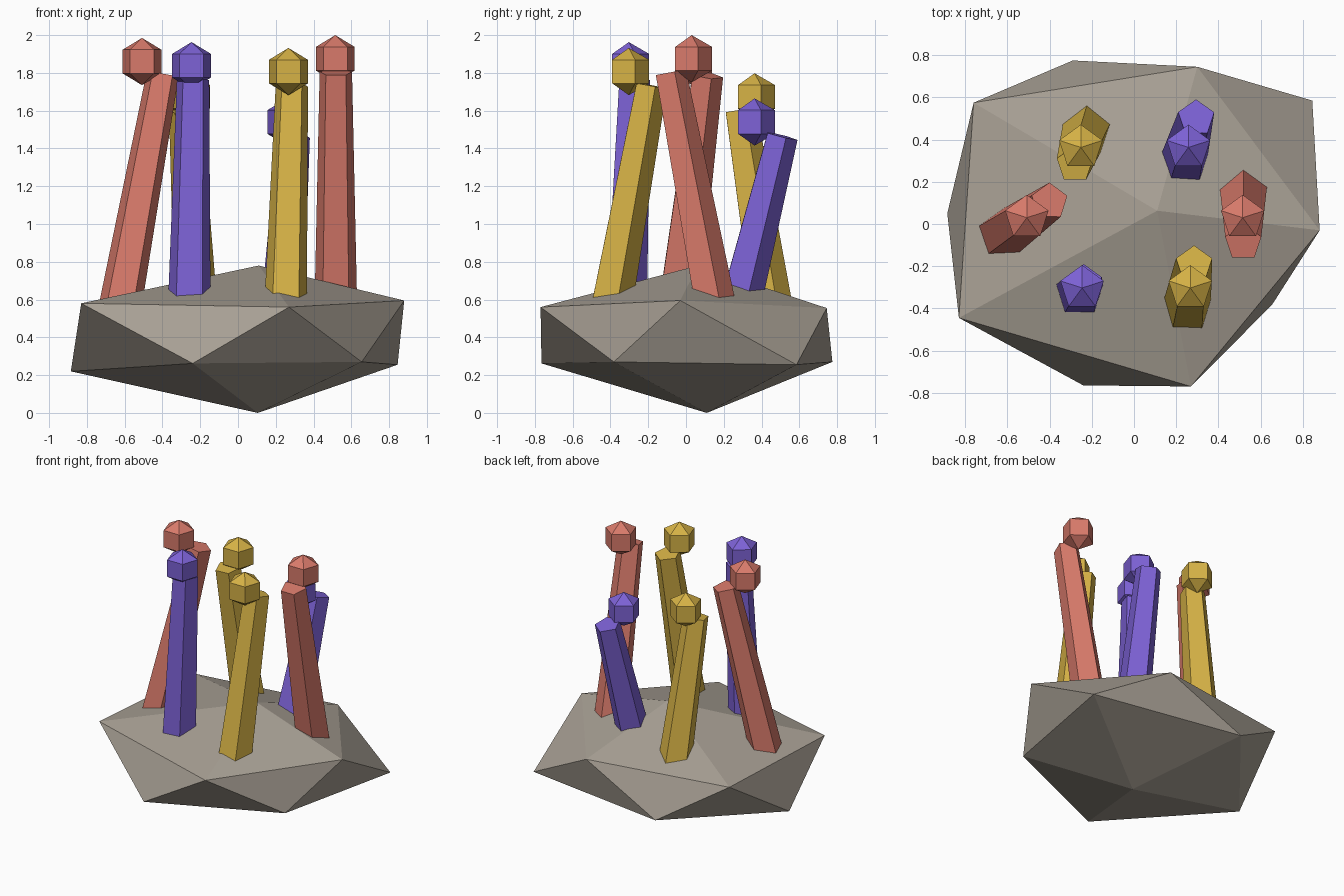
import bpy
import bmesh
from mathutils import Vector

cube = bpy.data.objects.get("Cube")
if cube:
    bpy.data.objects.remove(cube, do_unlink=True)


def material(name, colour):
    mat = bpy.data.materials.new(name)
    mat.use_nodes = True
    mat.diffuse_color = (*colour, 1)
    mat.node_tree.nodes["Principled BSDF"].inputs["Base Color"].default_value = (*colour, 1)
    return mat


STONE = material("stone grey", (0.39, 0.35, 0.296))
CORAL = material("coral red", (0.69, 0.195, 0.147))
VIOLET = material("violet", (0.205, 0.122, 0.672))
GOLD = material("golden yellow", (0.672, 0.445, 0.061))


def finish(name, bm, mat, location=(0, 0, 0)):
    bmesh.ops.recalc_face_normals(bm, faces=bm.faces)
    mesh = bpy.data.meshes.new(name)
    bm.to_mesh(mesh)
    bm.free()
    mesh.materials.append(mat)
    obj = bpy.data.objects.new(name, mesh)
    obj.location = location
    bpy.context.collection.objects.link(obj)
    return obj


# Rock: an uneven twenty-sided stone, two staggered rings between two tips
def build_rock():
    upper_ring = [(0.88, -0.03, 0.595), (0.30, 0.745, 0.555), (-0.76, 0.575, 0.565),
                  (-0.83, -0.445, 0.58), (0.27, -0.77, 0.56)]
    lower_ring = [(0.845, 0.585, 0.255), (-0.29, 0.775, 0.27), (-0.885, 0.05, 0.22),
                  (-0.24, -0.765, 0.262), (0.655, -0.382, 0.27)]
    bm = bmesh.new()
    top = bm.verts.new((0.11, 0.063, 0.78))
    bottom = bm.verts.new((0.105, 0.11, 0))
    up = [bm.verts.new(p) for p in upper_ring]
    low = [bm.verts.new(p) for p in lower_ring]
    for i in range(5):
        j = (i + 1) % 5
        bm.faces.new((top, up[i], up[j]))
        bm.faces.new((up[i], low[i], up[j]))
        bm.faces.new((up[j], low[i], low[j]))
        bm.faces.new((bottom, low[j], low[i]))
    finish("rock", bm, STONE)


# Stalk: leaning tapered five-sided prism, sunk into the rock
def build_stalk(name, mat, foot, tip):
    foot, tip = Vector(foot), Vector(tip)
    start = foot + (foot - tip) * 0.12
    axis = tip - start
    bm = bmesh.new()
    bmesh.ops.create_cone(bm, cap_ends=True, segments=5, radius1=0.12,
                          radius2=0.09, depth=axis.length)
    obj = finish(name, bm, mat, (start + tip) / 2)
    obj.rotation_mode = "QUATERNION"
    obj.rotation_quaternion = Vector((0, 0, 1)).rotation_difference(axis)


# Bud: upright five-sided bead floating at the stalk tip
def build_bud(name, mat, centre):
    bm = bmesh.new()
    bmesh.ops.create_uvsphere(bm, u_segments=5, v_segments=3, radius=0.125)
    finish(name, bm, mat, centre)


build_rock()

# Each row: name, colour, bud centre, stalk foot (x, y), stalk tip (x, y)
polyps = [
    ("left", CORAL, (0.515, 0.03, 1.875), (0.518, 0.132), (0.518, -0.088)),
    ("back_left", VIOLET, (0.258, 0.363, 1.54), (0.24, 0.295), (0.295, 0.503)),
    ("back_right", GOLD, (-0.252, 0.363, 1.673), (-0.227, 0.433), (-0.28, 0.283)),
    ("right", CORAL, (-0.508, 0.03, 1.86), (-0.61, -0.038), (-0.40, 0.107)),
    ("front_right", VIOLET, (-0.246, -0.303, 1.838), (-0.257, -0.322), (-0.238, -0.28)),
    ("front_left", GOLD, (0.267, -0.303, 1.807), (0.254, -0.39), (0.285, -0.19)),
]
for place, mat, bud, foot, tip in polyps:
    build_stalk(place + "_stalk", mat, (*foot, 0.64), (*tip, bud[2] - 0.073))
    build_bud(place + "_bud", mat, bud)
